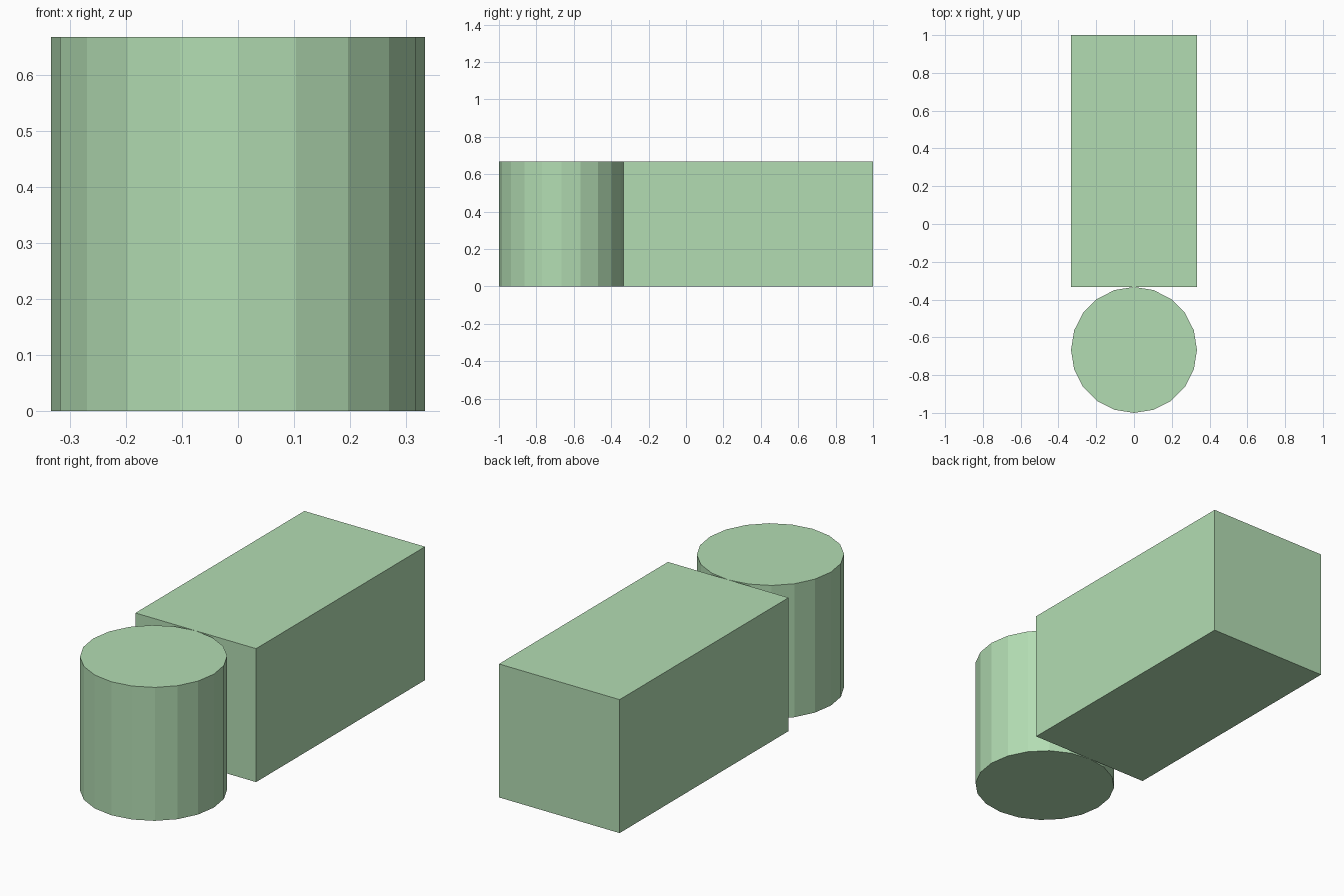
import bpy

if "Cube" in bpy.data.objects:
    bpy.data.objects.remove(bpy.data.objects["Cube"])

R = 1 / 3          # cylinder radius, also half the block width
H = 2 / 3          # shared height

green = bpy.data.materials.new("light_green")
green.diffuse_color = (0.45, 0.72, 0.45, 1)
green.use_nodes = True
green.node_tree.nodes["Principled BSDF"].inputs["Base Color"].default_value = green.diffuse_color


def finish(name):
    obj = bpy.context.object
    obj.name = name
    obj.data.materials.append(green)
    return obj


# Long rectangular block at the back
bpy.ops.mesh.primitive_cube_add(size=1, location=(0, R, H / 2))
block = finish("block")
block.scale = (2 * R, 4 * R, H)
bpy.ops.object.transform_apply(location=False, rotation=False, scale=True)

# Twenty-sided cylinder touching the block's front face
bpy.ops.mesh.primitive_cylinder_add(vertices=20, radius=R, depth=H,
                                    location=(0, -2 * R, H / 2))
finish("cylinder")
